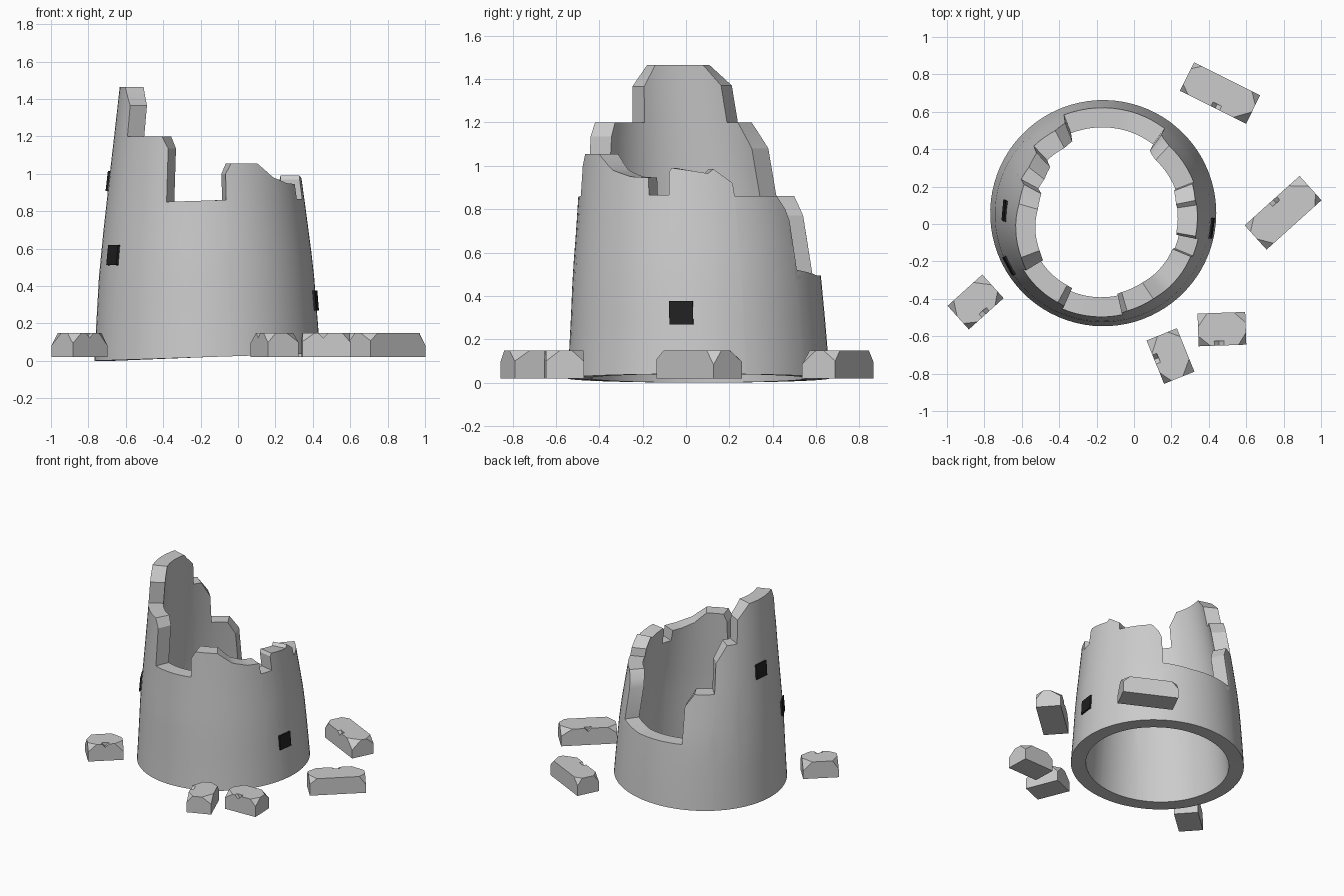
import bpy, bmesh, math, random
from mathutils import Vector, Matrix

if "Cube" in bpy.data.objects:
    bpy.data.objects.remove(bpy.data.objects["Cube"])

random.seed(4)
WALL = 0.105


def lerp_table(table, v):
    for (a, p), (b, q) in zip(table, table[1:]):
        if v <= b:
            return p + (q - p) * (v - a) / (b - a)
    return table[-1][1]


# Tower taper: (height, outer radius), and its slight lean
TAPER = [(0, .606), (.15, .596), (.5, .572), (.85, .53), (1.06, .503), (1.46, .452)]


def wall_point(deg, z, inset=0.0):
    a = math.radians(deg)
    r = lerp_table(TAPER, z) - inset
    return Vector((-.163 - .012 * z + r * math.cos(a), .058 - .035 * z * z + r * math.sin(a), z))


# Broken rim: (angle, height) around the tower
RIM = [(0, .977), (8.5, .965), (11.5, .985), (21, .92), (21.3, .86), (47, .86), (52, .80),
       (54, .745), (54.3, .52), (75, .495), (111, .495), (111.3, .77), (118, .86), (133.3, .86),
       (133.6, 1.08), (142.5, 1.2), (151.5, 1.2), (151.8, 1.37), (164, 1.465), (201, 1.465),
       (211.2, 1.365), (211.5, 1.2), (241.7, 1.2), (246.5, 1.135), (246.8, .85), (282, .86),
       (282.3, 1.0), (286, 1.055), (303.6, 1.055), (315, .98), (327, .95), (337.2, .945),
       (337.5, .866), (348, .866), (348.3, .97), (350, .99), (360, .977)]


def build_tower():
    columns = []
    for (a, p), (b, q) in zip(RIM, RIM[1:]):
        n = max(1, math.ceil((b - a) / 5))
        columns += [(a + (b - a) * i / n, p + (q - p) * i / n) for i in range(n)]
    bm = bmesh.new()
    loops = []
    for deg, top in columns:
        base = .02 + .02 * math.cos(math.radians(deg))
        zs = [base, .15, .3, .45] + [.45 + (top - .45) * k / 4 for k in range(1, 5)]
        outer = [bm.verts.new(wall_point(deg, z)) for z in zs]
        inner = [bm.verts.new(wall_point(deg, z, WALL)) for z in reversed(zs)]
        loops.append(outer + inner)
    for a, b in zip(loops, loops[1:] + loops[:1]):
        m = len(a)
        for k in range(m):
            j = (k + 1) % m
            bm.faces.new((a[k], b[k], b[j], a[j]))
    bmesh.ops.recalc_face_normals(bm, faces=bm.faces)
    return add_object("tower_wall", bm)


def add_object(name, bm):
    mesh = bpy.data.meshes.new(name)
    bm.to_mesh(mesh)
    bm.free()
    ob = bpy.data.objects.new(name, mesh)
    bpy.context.collection.objects.link(ob)
    return ob


def activate(ob):
    bpy.ops.object.select_all(action='DESELECT')
    ob.select_set(True)
    bpy.context.view_layer.objects.active = ob


tower = build_tower()
activate(tower)
bpy.ops.object.shade_smooth_by_angle(angle=math.radians(25))

# Dark window slabs lying on the wall
dark = bpy.data.materials.new("window_dark")
dark.diffuse_color = (.015, .015, .015, 1)
dark.use_nodes = True
dark.node_tree.nodes["Principled BSDF"].inputs["Base Color"].default_value = dark.diffuse_color
for i, (deg, z) in enumerate([(-7.5, .322), (208.5, .565), (175, .96)]):
    up = (wall_point(deg, z + .05) - wall_point(deg, z - .05)).normalized()
    a = math.radians(deg)
    side = Vector((-math.sin(a), math.cos(a), 0))
    out = side.cross(up).normalized()
    bm = bmesh.new()
    bmesh.ops.create_cube(bm, size=1)
    bmesh.ops.scale(bm, vec=(.018, .11, .108), verts=bm.verts)
    rot = Matrix((out, side, up)).transposed().to_4x4()
    bmesh.ops.transform(bm, matrix=Matrix.Translation(wall_point(deg, z)) @ rot, verts=bm.verts)
    window = add_object(f"window_{i + 1}", bm)
    window.data.materials.append(dark)


# Fallen stones: blocks with chipped top corners and a nick in one long edge
def stone(name, x, y, length, width, deg):
    h = .128
    bm = bmesh.new()
    bmesh.ops.create_cube(bm, size=1)
    bmesh.ops.scale(bm, vec=(length, width, h), verts=bm.verts)
    for sx in (-1, 1):
        for sy in (-1, 1):
            corner = Vector((sx * length / 2, sy * width / 2, h / 2))
            cx, cy, cz = (random.uniform(.04, .08), random.uniform(.035, .08),
                          random.uniform(.04, .07))
            no = Vector((sx / cx, sy / cy, 1 / cz)).normalized()
            cut = bmesh.ops.bisect_plane(bm, geom=bm.verts[:] + bm.edges[:] + bm.faces[:],
                                         plane_co=corner - Vector((sx * cx, 0, 0)),
                                         plane_no=no, clear_outer=True)
            edges = [e for e in cut["geom_cut"] if isinstance(e, bmesh.types.BMEdge)]
            bmesh.ops.contextual_create(bm, geom=edges)
    bmesh.ops.recalc_face_normals(bm, faces=bm.faces)
    ob = add_object(name, bm)

    bm = bmesh.new()
    bmesh.ops.create_cone(bm, cap_ends=True, segments=4, radius1=.03, radius2=.03, depth=.05)
    turn = Matrix.Rotation(math.pi / 2, 4, 'X')
    side = random.choice((-1, 1))
    place = Matrix.Translation((random.uniform(-.02, .02), side * width / 2, h / 2 + .004))
    bmesh.ops.transform(bm, matrix=place @ turn, verts=bm.verts)
    nick = add_object("nick_cutter", bm)
    nick.hide_render = True
    mod = ob.modifiers.new("nick", 'BOOLEAN')
    mod.operation = 'DIFFERENCE'
    mod.object = nick
    activate(ob)
    bpy.ops.object.modifier_apply(modifier=mod.name)
    bpy.data.objects.remove(nick)
    ob.location = (x, y, .02 + h / 2)
    ob.rotation_euler.z = math.radians(deg)


stone("stone_back", .46, .70, .395, .17, -26.5)
stone("stone_right", .797, .06, .395, .175, 42)
stone("stone_left", -.847, -.417, .25, .17, 42)
stone("stone_front_right", .47, -.562, .255, .175, 2)
stone("stone_front", .195, -.706, .25, .175, -68)
